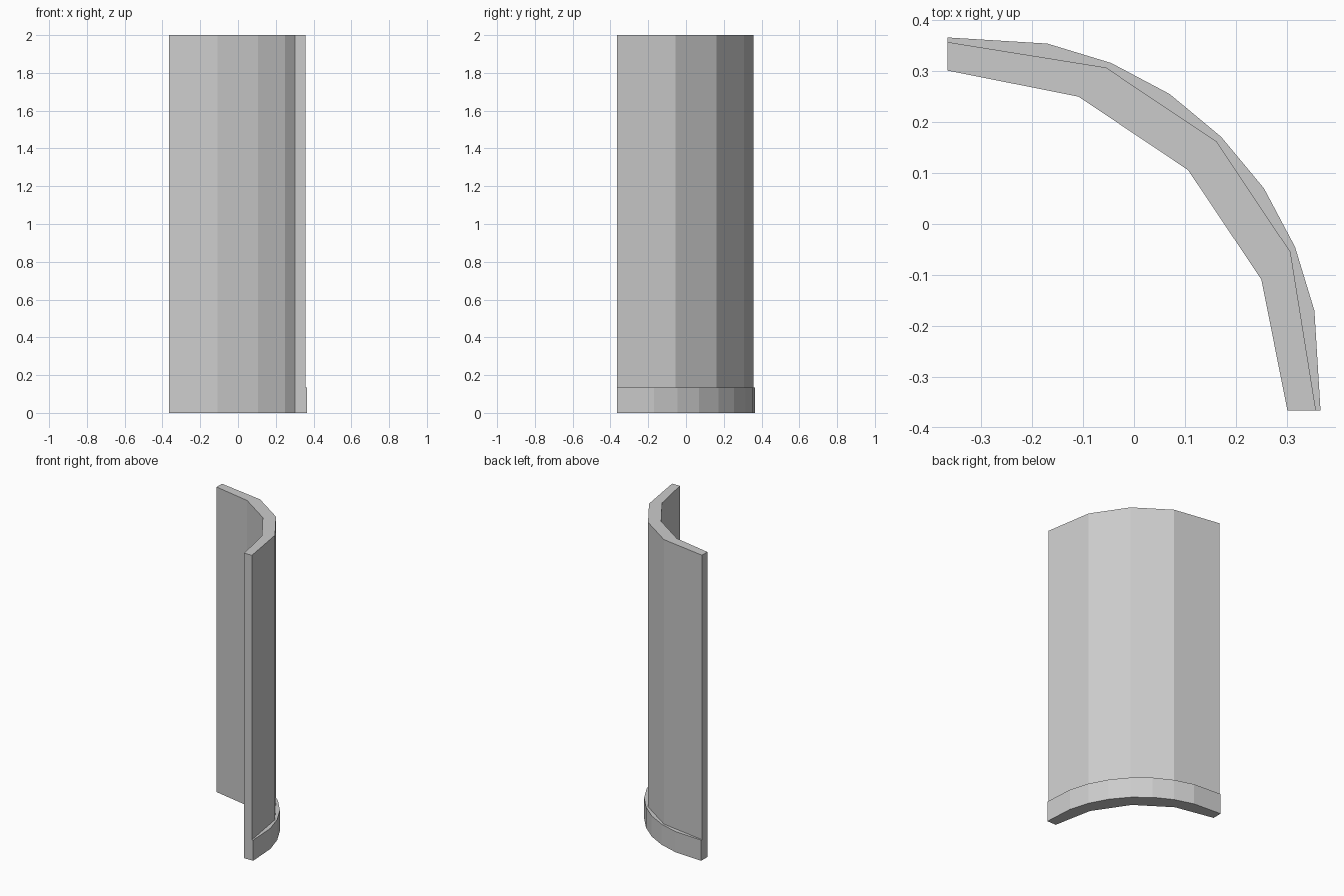
import bpy
import bmesh

cube = bpy.data.objects.get("Cube")
if cube:
    bpy.data.objects.remove(cube, do_unlink=True)

grey = bpy.data.materials.new("plain grey")
grey.use_nodes = True
COLOUR = (0.6, 0.6, 0.6, 1)
grey.diffuse_color = COLOUR
grey.node_tree.nodes["Principled BSDF"].inputs["Base Color"].default_value = COLOUR


def full_arc(half):
    """Complete an arc by reflecting it across the diagonal x = y."""
    return half + [(y, x) for x, y in reversed(half[:-1])]


def curved_slab(name, inner, outer, height):
    """Extrude the area between two arcs upward from the floor."""
    bm = bmesh.new()
    outline = inner + outer[::-1]
    base = bm.faces.new([bm.verts.new((x, y, 0)) for x, y in outline])
    top = bmesh.ops.extrude_face_region(bm, geom=[base], use_keep_orig=True)
    verts = [v for v in top["geom"] if isinstance(v, bmesh.types.BMVert)]
    bmesh.ops.translate(bm, vec=(0, 0, height), verts=verts)
    bmesh.ops.recalc_face_normals(bm, faces=bm.faces)
    mesh = bpy.data.meshes.new(name)
    bm.to_mesh(mesh)
    bm.free()
    mesh.materials.append(grey)
    obj = bpy.data.objects.new(name, mesh)
    bpy.context.collection.objects.link(obj)
    return obj


END = -0.366
wall_inner = full_arc([(END, 0.301), (-0.109, 0.25), (0.106, 0.106)])
wall_outer = full_arc([(END, 0.357), (-0.055, 0.307), (0.162, 0.162)])
skirting_outer = full_arc([(END, 0.366), (-0.17, 0.354), (-0.045, 0.316),
                           (0.07, 0.255), (0.171, 0.171)])

# Quarter-round wall, four flat panels
curved_slab("curved_wall", wall_inner, wall_outer, 2.0)

# Finer skirting board along the outside foot
curved_slab("skirting_board", wall_outer, skirting_outer, 0.135)
